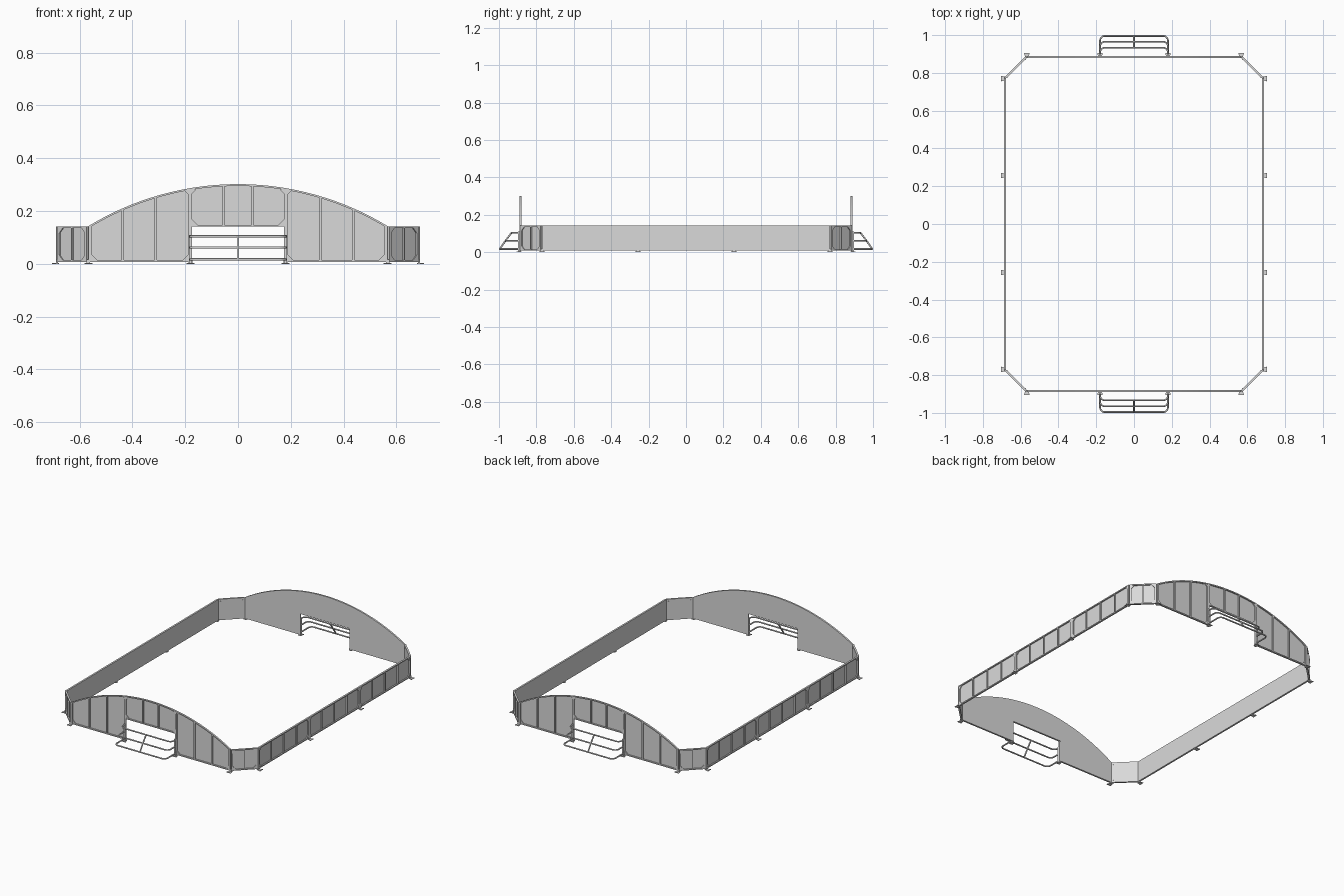
import bpy, bmesh, math
from mathutils import Matrix, Vector

if "Cube" in bpy.data.objects:
    bpy.data.objects.remove(bpy.data.objects["Cube"])

GREY = bpy.data.materials.new("light grey metal")
GREY.diffuse_color = (0.7, 0.7, 0.7, 1)
GREY.use_nodes = True
GREY.node_tree.nodes["Principled BSDF"].inputs["Base Color"].default_value = GREY.diffuse_color

X, Y = 0.678, 0.879          # inner faces of side and end walls
CY, CX = 0.77, 0.567         # where the corner panels meet them
BOT, TOP = 0.008, 0.142      # wall height
N0, N1 = 0.003, 0.011        # frame depth behind the panel
APEX, RAD = 0.302, 1.089     # arch of the end walls
GOAL = 0.18                  # half width of the goal opening


def arch(x, drop=0.0):
    return APEX - RAD + math.sqrt((RAD - drop) ** 2 - x * x)


def section(p, q):
    """Local space of a wall from p to q: u along, n outward, z up."""
    p, q = Vector((*p, 0)), Vector((*q, 0))
    mid, u = (p + q) / 2, (q - p).normalized()
    n = Vector((0, 0, 1)).cross(u)
    if n.dot(mid) < 0:
        n, u = -n, -u
    m = Matrix((u, n, Vector((0, 0, 1)))).transposed().to_4x4()
    m.translation = mid
    return m, (q - p).length / 2


def solid(bm, a, b):
    """Closed solid between two matching rings of points."""
    a, b = [bm.verts.new(v) for v in a], [bm.verts.new(v) for v in b]
    bm.faces.new(a)
    bm.faces.new(b[::-1])
    for i in range(len(a)):
        j = (i + 1) % len(a)
        bm.faces.new((a[i], b[i], b[j], a[j]))


def prism(bm, m, pts, n0, n1):
    solid(bm, *[[m @ Vector((u, n, z)) for u, z in pts] for n in (n0, n1)])


def rect(bm, m, u0, u1, z0, z1, n0=N0, n1=N1):
    prism(bm, m, [(u0, z0), (u1, z0), (u1, z1), (u0, z1)], n0, n1)


def stud(bm, m, u, z0, z1, w=0.009):
    rect(bm, m, u - w / 2, u + w / 2, z0, z1)


def gusset(bm, m, u, z, su, sz, s=0.024):
    prism(bm, m, [(u, z), (u + su * s, z), (u, z + sz * s)], N0 + 0.001, N1 - 0.002)


def foot(bm, m, u):
    # flared base plate under a short stub
    plate = [(u - 0.008, 0.0), (u + 0.008, 0.0), (u + 0.015, 0.027), (u - 0.015, 0.027)]
    solid(bm, *[[m @ Vector((a, n, z)) for a, n in plate] for z in (0, 0.004)])
    rect(bm, m, u - 0.007, u + 0.007, 0.003, BOT + 0.008, N0, N1)


def finish(bm, name):
    bmesh.ops.recalc_face_normals(bm, faces=bm.faces)
    me = bpy.data.meshes.new(name)
    bm.to_mesh(me)
    bm.free()
    me.materials.append(GREY)
    bpy.context.collection.objects.link(bpy.data.objects.new(name, me))


def plain_wall(name, p, q, studs):
    m, h = section(p, q)
    bm = bmesh.new()
    rect(bm, m, -h, h, BOT, TOP, 0, N0)
    finish(bm, name + "_panel")
    bm = bmesh.new()
    rect(bm, m, -h, h, TOP - 0.007, TOP)
    rect(bm, m, -h, h, BOT, BOT + 0.007)
    for f in studs:
        stud(bm, m, f * h, BOT, TOP, 0.006)
    for s in (-1, 1):
        e = s * (h - 0.005)
        stud(bm, m, e, BOT, TOP, 0.010)
        gusset(bm, m, e, BOT + 0.006, -s, 1)
        gusset(bm, m, e, TOP - 0.006, -s, -1)
    finish(bm, name + "_frame")
    return m, h


def tube(name, pts, r=0.0045):
    cu = bpy.data.curves.new(name, "CURVE")
    cu.dimensions = "3D"
    cu.bevel_depth, cu.bevel_resolution, cu.use_fill_caps = r, 2, True
    sp = cu.splines.new("POLY")
    sp.points.add(len(pts) - 1)
    for p, c in zip(sp.points, pts):
        p.co = (*c, 1)
    cu.materials.append(GREY)
    bpy.context.collection.objects.link(bpy.data.objects.new(name, cu))


# Side walls: three framed sections each, with feet at the joints
for s in (-1, 1):
    step = 2 * CY / 3
    for k in range(3):
        y0 = -CY + k * step
        plain_wall("side_wall", (s * X, y0), (s * X, y0 + step), (-0.5, 0, 0.5))
    m, h = section((s * X, -CY), (s * X, CY))
    bm = bmesh.new()
    for k in range(4):
        foot(bm, m, -CY + k * step)
    finish(bm, "side_feet")

# Diagonal corner walls with bolts on the inner face
for sx in (-1, 1):
    for sy in (-1, 1):
        m, h = plain_wall("corner_wall", (sx * X, sy * CY), (sx * CX, sy * Y), (0,))
        bm = bmesh.new()
        for s in (-1, 1):
            for z in (BOT + 0.015, TOP - 0.015):
                c = s * (h - 0.012)
                prism(bm, m, [(c + 0.003 * math.cos(i * math.pi / 3), z + 0.003 * math.sin(i * math.pi / 3))
                              for i in range(6)], -0.002, 0)
        finish(bm, "corner_bolts")

# Arched end walls with goal openings
for s in (-1, 1):
    m, h = section((-CX, s * Y), (CX, s * Y))
    xs = [-h + 2 * h * i / 40 for i in range(41)]
    bm = bmesh.new()
    outline = [(x, arch(x)) for x in xs]
    outline += [(h, BOT), (GOAL, BOT), (GOAL, TOP), (-GOAL, TOP), (-GOAL, BOT), (-h, BOT)]
    prism(bm, m, outline, 0, N0)
    finish(bm, "end_wall_panel")

    bm = bmesh.new()
    for a, b in zip(xs, xs[1:]):                     # arched top rail
        prism(bm, m, [(a, arch(a, 0.007)), (b, arch(b, 0.007)), (b, arch(b)), (a, arch(a))], N0, N1)
    rect(bm, m, -GOAL, GOAL, TOP, TOP + 0.006)       # crossbar
    for t in (-1, 1):
        rect(bm, m, min(t * GOAL, t * h), max(t * GOAL, t * h), BOT, BOT + 0.007)
        for u, z0 in ((0.055, TOP), (0.312, BOT), (0.436, BOT)):
            stud(bm, m, t * u, z0, arch(u) - 0.004)
        stud(bm, m, t * (GOAL + 0.001), BOT, arch(GOAL) - 0.004, 0.013)
        stud(bm, m, t * (h - 0.006), BOT, arch(h), 0.012)
        gusset(bm, m, t * (GOAL - 0.004), TOP + 0.005, -t, 1)
        gusset(bm, m, t * (GOAL - 0.004), arch(GOAL) - 0.006, -t, -1, 0.018)
        gusset(bm, m, t * (GOAL + 0.005), BOT + 0.006, t, 1)
        gusset(bm, m, t * (GOAL + 0.005), arch(GOAL) - 0.010, t, -1, 0.018)
        gusset(bm, m, t * (h - 0.010), BOT + 0.006, -t, 1)
    finish(bm, "end_wall_frame")

    bm = bmesh.new()
    for u in (-h, -GOAL, GOAL, h):
        foot(bm, m, u)
    for t in (-1, 1):                                # goal cage posts
        rect(bm, m, t * GOAL - 0.006, t * GOAL + 0.006, 0.002, 0.11, N1, N1 + 0.009)
    finish(bm, "end_feet")

    # Goal cage: three rounded rails and a slanted middle strut
    rails = ((0.933, 0.104), (0.965, 0.062), (0.9955, 0.017))
    for y, z in rails:
        r = 0.025
        half = [(GOAL, Y + N1)] + [(GOAL - r + r * math.cos(a), y - r + r * math.sin(a))
                                   for a in (i * math.pi / 12 for i in range(7))]
        path = half + [(-x, yy) for x, yy in reversed(half)]
        tube("goal_rail", [(x, s * yy, z) for x, yy in path])
    tube("goal_strut", [(0, s * y, z) for y, z in rails])
